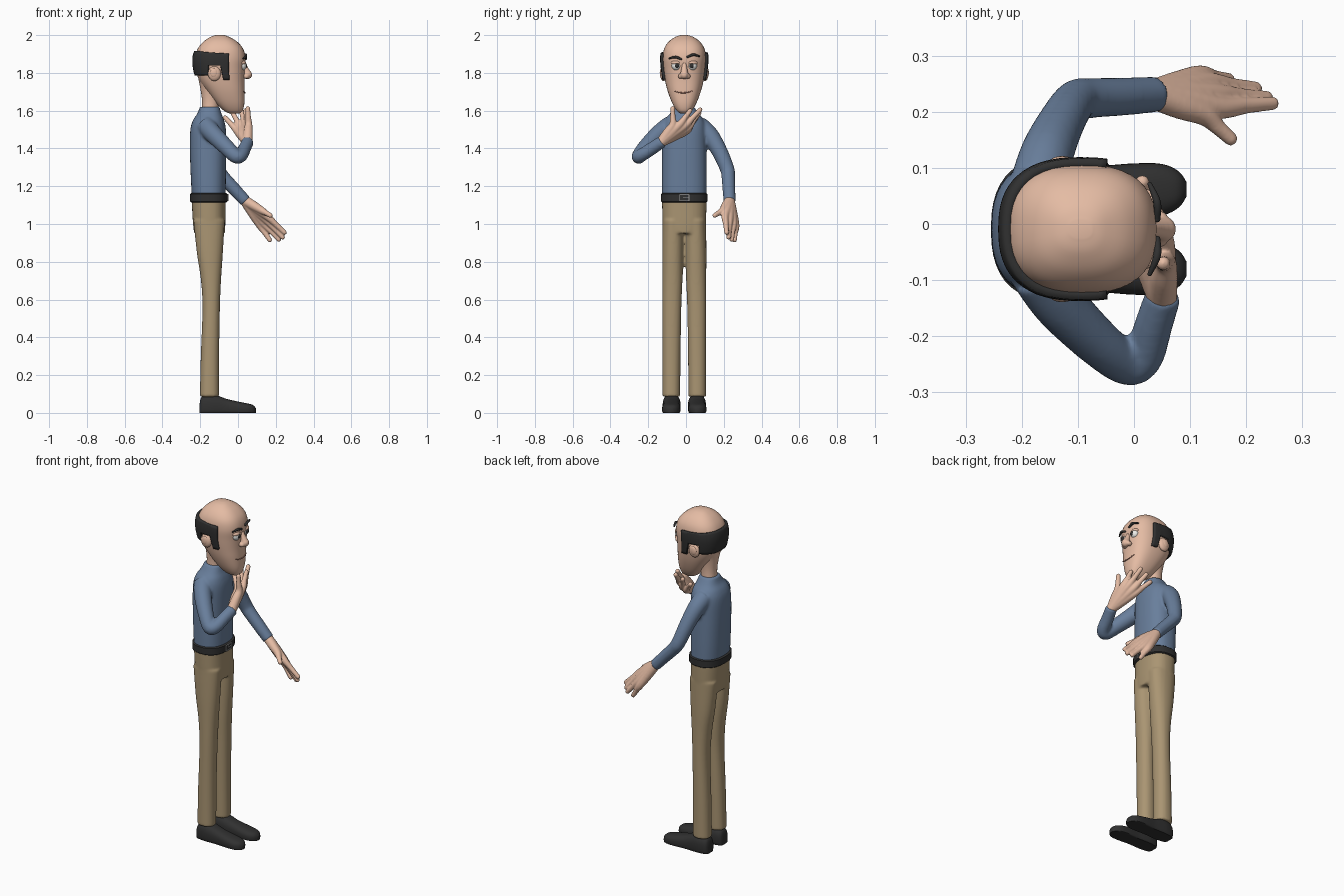
import bpy, bmesh, math
from mathutils import Vector, Matrix

if "Cube" in bpy.data.objects:
    bpy.data.objects.remove(bpy.data.objects["Cube"])

CY = -0.009  # body mid-plane


def material(name, rgb):
    m = bpy.data.materials.new(name)
    m.diffuse_color = (*rgb, 1)
    m.use_nodes = True
    m.node_tree.nodes["Principled BSDF"].inputs["Base Color"].default_value = m.diffuse_color
    return m


SKIN = material("skin", (0.78, 0.50, 0.37))
SHIRT = material("shirt_blue", (0.14, 0.21, 0.33))
PANTS = material("trouser_tan", (0.40, 0.30, 0.17))
BLACK = material("black", (0.03, 0.03, 0.03))
WHITE = material("eye_white", (0.85, 0.85, 0.82))
LIP = material("lip", (0.42, 0.20, 0.15))
METAL = material("buckle_metal", (0.35, 0.35, 0.35))


def spline(rows, steps=5):
    """Catmull-Rom through rows of numbers."""
    out = []
    for i in range(len(rows) - 1):
        p0, p1, p2, p3 = (rows[max(i - 1, 0)], rows[i], rows[i + 1], rows[min(i + 2, len(rows) - 1)])
        for s in range(steps):
            t = s / steps
            out.append([0.5 * (2 * b + (c - a) * t + (2 * a - 5 * b + 4 * c - d) * t * t
                               + (3 * b - a - 3 * c + d) * t ** 3)
                        for a, b, c, d in zip(p0, p1, p2, p3)])
    return out + [list(rows[-1])]


def sup(t, n):
    f = lambda v: math.copysign(abs(v) ** (2 / n), v)
    return f(math.cos(t)), f(math.sin(t))


def skin_rings(bm, rings):
    vs = [[bm.verts.new(p) for p in r] for r in rings]
    k = len(vs[0])
    for a, b in zip(vs, vs[1:]):
        for i in range(k):
            bm.faces.new((a[i], a[(i + 1) % k], b[(i + 1) % k], b[i]))
    bm.faces.new(vs[0][::-1])
    bm.faces.new(vs[-1])


def loft(bm, rows, n=2.4, seg=40, steps=5):
    """Stack of rounded rings: z, x back, x front, half width, centre y."""
    rings = []
    for z, x0, x1, ry, cy in spline(rows, steps):
        pts = [sup(2 * math.pi * i / seg, n) for i in range(seg)]
        rings.append([((x0 + x1) / 2 + (x1 - x0) / 2 * c, cy + ry * s, z) for c, s in pts])
    skin_rings(bm, rings)


def ball(bm, loc, scale):
    m = Matrix.Translation(loc) @ Matrix.Diagonal((*scale, 1))
    bmesh.ops.create_uvsphere(bm, u_segments=24, v_segments=14, radius=1, matrix=m)


def tube(bm, rows, seg=20, round_ends=True):
    """Swept tube through x, y, z, radius rows."""
    pts = spline(rows, 6)
    ps = [Vector(p[:3]) for p in pts]
    rings, u = [], None
    for i, p in enumerate(ps):
        d = (ps[min(i + 1, len(ps) - 1)] - ps[max(i - 1, 0)]).normalized()
        u = d.orthogonal() if u is None else u - d * u.dot(d)
        u.normalize()
        v = d.cross(u)
        a = [2 * math.pi * j / seg for j in range(seg)]
        rings.append([p + (u * math.cos(t) + v * math.sin(t)) * pts[i][3] for t in a])
    skin_rings(bm, rings)
    if round_ends:
        for q in (pts[0], pts[-1]):
            ball(bm, q[:3], (q[3],) * 3)


def finish(bm, name, mat, voxel=0, smooth=4):
    bmesh.ops.recalc_face_normals(bm, faces=bm.faces)
    for f in bm.faces:
        f.smooth = True
    me = bpy.data.meshes.new(name)
    bm.to_mesh(me)
    bm.free()
    me.set_sharp_from_angle(angle=math.radians(40))
    me.materials.append(mat)
    ob = bpy.data.objects.new(name, me)
    bpy.context.collection.objects.link(ob)
    if voxel:  # blend overlapping pieces into one surface
        r = ob.modifiers.new("blend", 'REMESH')
        r.mode, r.voxel_size, r.use_smooth_shade = 'VOXEL', voxel, True
        s = ob.modifiers.new("soften", 'SMOOTH')
        s.factor, s.iterations = 0.5, smooth
    return ob


# Shirt: torso and both sleeves
bm = bmesh.new()
loft(bm, [(z, a, b, r, CY) for z, a, b, r in (
    (1.14, -.244, -.066, .118), (1.25, -.25, -.064, .119), (1.40, -.255, -.062, .118),
    (1.50, -.252, -.064, .116), (1.55, -.238, -.074, .104), (1.585, -.215, -.088, .076),
    (1.62, -.202, -.098, .052))])
tube(bm, [(-.17, -.085, 1.52, .052), (-.13, -.145, 1.475, .048), (-.06, -.215, 1.405, .042),
          (-.01, -.25, 1.358, .038), (.018, -.235, 1.365, .035), (.035, -.18, 1.40, .034),
          (.053, -.125, 1.437, .032)], round_ends=False)
tube(bm, [(-.17, .068, 1.52, .052), (-.155, .125, 1.47, .048), (-.13, .18, 1.38, .042),
          (-.105, .218, 1.29, .038), (-.08, .224, 1.25, .036), (-.02, .227, 1.185, .034),
          (.04, .231, 1.12, .032)], round_ends=False)
finish(bm, "shirt", SHIRT, .007)

# Trousers: hips and two legs
bm = bmesh.new()
loft(bm, [(.95, -.232, -.07, .106, CY), (1.0, -.238, -.067, .114, CY), (1.08, -.243, -.066, .117, CY),
          (1.14, -.245, -.065, .118, CY)])
for s in (-1, 1):
    loft(bm, [(z, a, b, r, CY + s * c) for z, a, b, r, c in (
        (.085, -.202, -.10, .047, .069), (.3, -.197, -.10, .048, .068), (.55, -.188, -.096, .05, .066),
        (.7, -.196, -.09, .053, .063), (.85, -.218, -.08, .056, .061), (1.02, -.236, -.07, .057, .058))], 2.2)
finish(bm, "trousers", PANTS, .007)

# Belt and buckle
bm = bmesh.new()
loft(bm, [(z, -.255 + d, -.055 - d, .124 - d, CY) for z, d in (
    (1.115, .006), (1.12, 0), (1.158, 0), (1.163, .006))], steps=1)
finish(bm, "belt", BLACK)
bm = bmesh.new()
for dy, dz, sy, sz in ((-.024, 0, .005, .036), (.024, 0, .005, .036), (0, -.016, .05, .005),
                       (0, .016, .05, .005), (.008, 0, .03, .004)):
    m = Matrix.Translation((-.055, CY + dy, 1.139 + dz)) @ Matrix.Diagonal((.008, sy, sz, 1))
    bmesh.ops.create_cube(bm, size=1, matrix=m)
finish(bm, "belt_buckle", METAL)

# Shoes: rings along x with a flat sole, toes turned slightly out
for s, name in ((-1, "right_shoe"), (1, "left_shoe")):
    bm = bmesh.new()
    rings = []
    for x, h, w in spline([(-.203, .05, .022), (-.192, .085, .038), (-.15, .098, .047), (-.105, .09, .047),
                           (-.06, .074, .045), (0, .06, .048), (.05, .05, .046), (.08, .041, .032),
                           (.094, .025, .012)], 4):
        yc = CY + s * (.067 + max(0, x + .1) * .02)
        pts = [sup(2 * math.pi * i / 32, 2.6) for i in range(32)]
        rings.append([(x, yc + w * c, max(0, .35 * h + .65 * h * v)) for c, v in pts])
    skin_rings(bm, rings)
    finish(bm, name, BLACK)

# Hands: fingers fan out from the wrist and are blended into a palm
HANDS = {
    "right_hand": ((.05, -.13, 1.435), (
        ((.052, -.03, 1.53), (.04, .022, 1.60)), ((.038, .0, 1.525), (.015, .075, 1.605)),
        ((.014, .012, 1.51), (-.028, .07, 1.588)), ((-.006, .006, 1.495), (-.068, .055, 1.563))),
        ((.056, -.07, 1.525), (.052, -.07, 1.612))),
    "left_hand": ((.035, .231, 1.125), (
        ((.155, .207, 1.04), (.246, .215, .955)), ((.15, .23, 1.02), (.236, .225, .93)),
        ((.135, .25, 1.003), (.216, .242, .918)), ((.118, .263, .99), (.168, .257, .915))),
        ((.125, .195, 1.072), (.172, .152, 1.045))),
}
for name, (wrist, fingers, thumb) in HANDS.items():
    bm = bmesh.new()
    w = Vector(wrist)
    for knuckle, tip in fingers + (thumb,):
        k, t = Vector(knuckle), Vector(tip)
        tube(bm, [(*w, .027), (*w.lerp(k, .55), .025), (*k, .020), (*k.lerp(t, .5), .0145), (*t, .0125)], 16)
    finish(bm, name, SKIN, .004, 5)

# Head with neck, ears and nose
HEAD = [(z, a, b, r, CY) for z, a, b, r in (
    (1.585, -.045, .005, .02), (1.60, -.075, .024, .04), (1.64, -.118, .034, .064),
    (1.70, -.165, .035, .087), (1.76, -.205, .034, .102), (1.82, -.225, .036, .111),
    (1.88, -.228, .040, .115), (1.93, -.212, .026, .106), (1.968, -.18, -.008, .08),
    (1.992, -.142, -.05, .044), (2.0, -.115, -.075, .016))]
bm = bmesh.new()
loft(bm, HEAD, 2.5)
finish(bm, "head", SKIN)
bm = bmesh.new()
loft(bm, [(1.57, -.193, -.107, .045, CY), (1.65, -.19, -.10, .043, CY), (1.72, -.20, -.08, .052, CY),
          (1.77, -.21, -.07, .07, CY)], 2.1)
finish(bm, "neck", SKIN)
for s, name in ((-1, "right_ear"), (1, "left_ear")):
    bm = bmesh.new()
    ball(bm, (-.125, CY + s * .11, 1.796), (.034, .018, .039))
    ball(bm, (-.128, CY + s * .122, 1.80), (.02, .008, .025))
    finish(bm, name, SKIN)
bm = bmesh.new()
tube(bm, [(.028, CY, 1.85, .012), (.04, CY, 1.82, .016), (.052, CY, 1.79, .023)])
for s in (-1, 1):
    ball(bm, (.043, CY + s * .019, 1.782), (.018, .014, .014))
finish(bm, "nose", SKIN, .004)

# Horseshoe of hair: offset from the head, notched over the ears
table = spline(HEAD, 12)


def scalp(z, deg, off):
    row = min(table, key=lambda r: abs(r[0] - z))
    c, s = sup(math.radians(deg), 2.5)
    return ((row[1] + row[2]) / 2 + ((row[2] - row[1]) / 2 + off) * c, CY + (row[3] + off) * s, z)


def hairline(deg):
    d = min(deg, 360 - deg)
    return 1.763 if d < 89 else 1.838 if d < 113 else 1.785


cols = [76, 80, 84, 88, 89.5, 95, 101, 107, 112, 113.5] + list(range(118, 180, 6))
cols += [180] + [360 - c for c in reversed(cols)]
bm = bmesh.new()
grid = []
for c in cols:
    z0, z1 = hairline(c), 1.905 + .012 * min(1, (90 - abs(c - 180)) / 60)
    grid.append([bm.verts.new(scalp(z0 + (z1 - z0) * j / 10, c, .013)) for j in range(11)])
for a, b in zip(grid, grid[1:]):
    for j in range(10):
        bm.faces.new((a[j], b[j], b[j + 1], a[j + 1]))
hair = finish(bm, "hair", BLACK)
thick = hair.modifiers.new("thickness", 'SOLIDIFY')
thick.thickness, thick.offset = .02, -1

# Eyes, pupils, lids and brows
for s, side in ((-1, "right"), (1, "left")):
    y = CY + s * .042
    for part, loc, size, mat in (
            ("eye", (.022, y, 1.838), (.022, .025, .025), WHITE),
            ("pupil", (.040, y - s * .003, 1.838), (.007, .012, .013), BLACK),
            ("eyelid", (.020, y, 1.853), (.023, .029, .014), SKIN)):
        bm = bmesh.new()
        ball(bm, loc, size)
        finish(bm, side + "_" + part, mat)
    lift = .006 * s
    bm = bmesh.new()
    tube(bm, [(.041, CY + s * .018, 1.879 + lift, .006), (.041, CY + s * .048, 1.89 + lift, .007),
              (.028, CY + s * .08, 1.882 + lift, .004)], 10)
    finish(bm, side + "_eyebrow", BLACK)

# Mouth
bm = bmesh.new()
tube(bm, [(.030, CY - .052, 1.703, .002), (.036, CY - .02, 1.695, .003), (.036, CY + .015, 1.696, .003),
          (.030, CY + .045, 1.706, .002)], 10)
finish(bm, "mouth", LIP)
